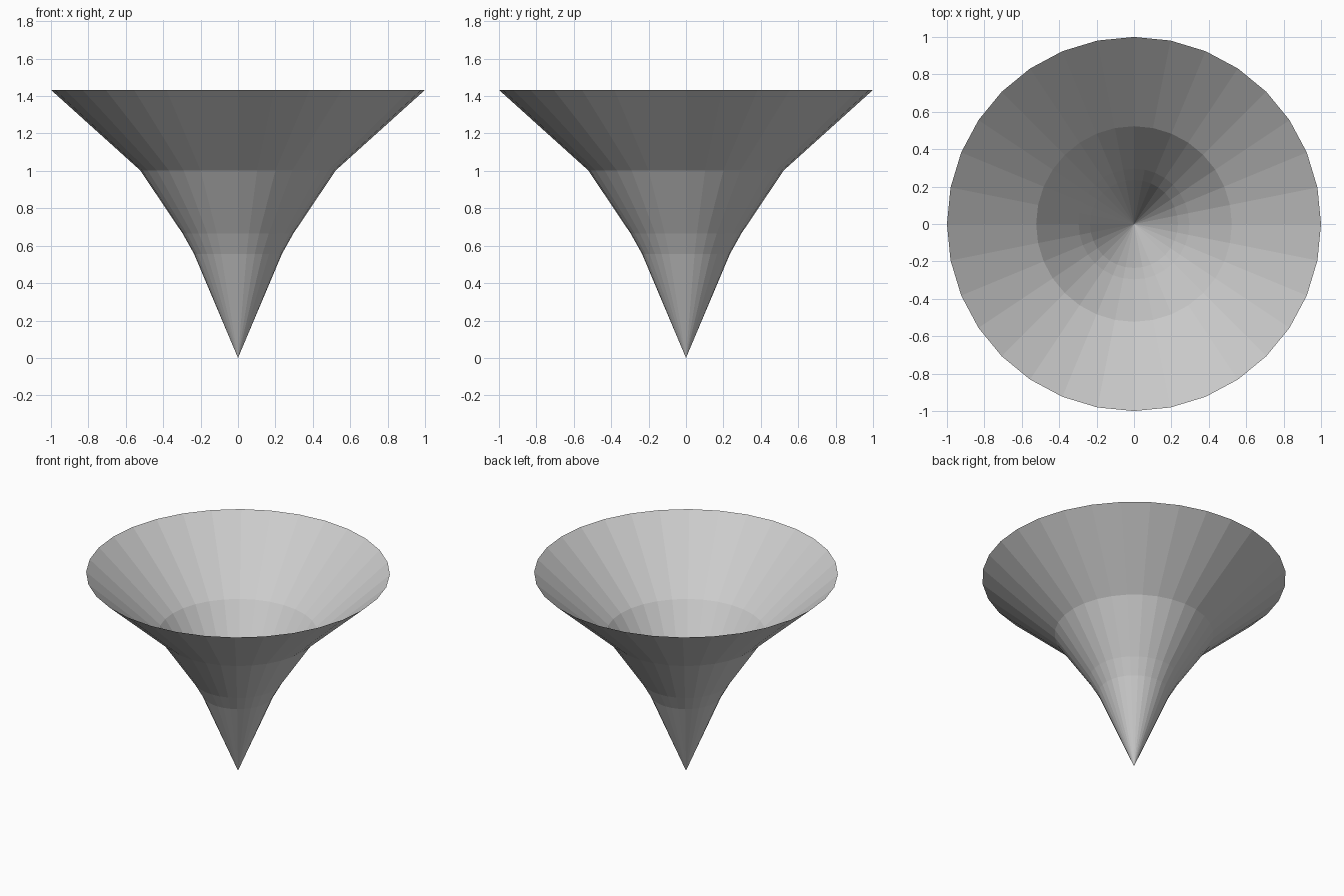
import bpy, bmesh
from math import cos, sin, tau

if "Cube" in bpy.data.objects:
    bpy.data.objects.remove(bpy.data.objects["Cube"])

SIDES = 32
# Funnel profile from the tip up: (radius, height)
PROFILE = [(0.235, 0.556), (0.296, 0.665), (0.523, 1.003), (1.0, 1.433)]

bm = bmesh.new()
tip = bm.verts.new((0, 0, 0))
rings = [[bm.verts.new((r * cos(tau * i / SIDES), r * sin(tau * i / SIDES), z))
          for i in range(SIDES)] for r, z in PROFILE]

# Pointed tip, then flared bands up to the open rim
for i in range(SIDES):
    j = (i + 1) % SIDES
    bm.faces.new((tip, rings[0][j], rings[0][i]))
    for low, high in zip(rings, rings[1:]):
        bm.faces.new((low[i], low[j], high[j], high[i]))
bmesh.ops.recalc_face_normals(bm, faces=bm.faces)

mesh = bpy.data.meshes.new("funnel")
bm.to_mesh(mesh)
bm.free()
bpy.context.collection.objects.link(bpy.data.objects.new("funnel", mesh))
